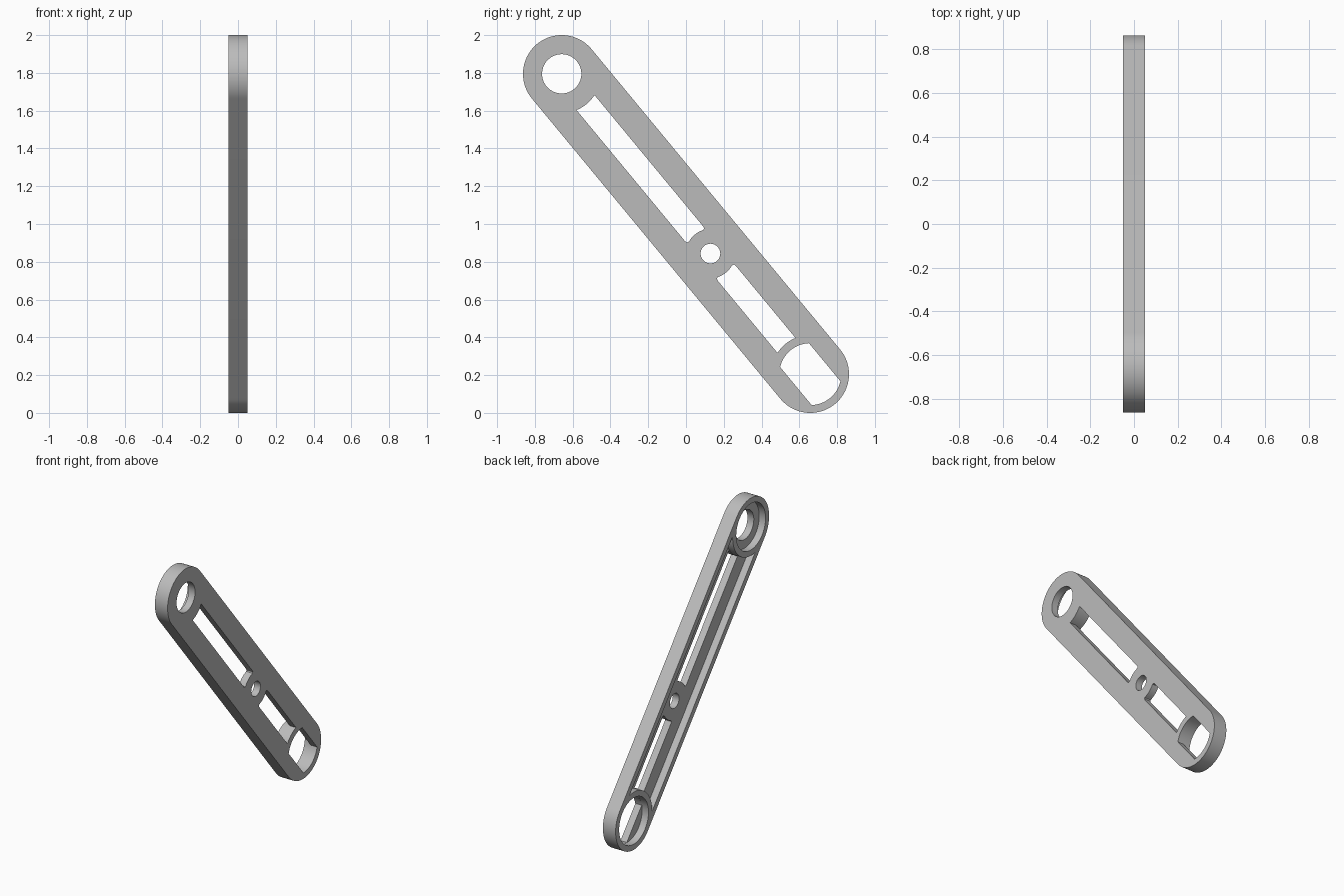
import bpy, bmesh
from math import cos, sin, pi, asin, sqrt, hypot
from mathutils import Vector

cube = bpy.data.objects.get("Cube")
if cube:
    bpy.data.objects.remove(cube)

# Main dimensions: the bar runs from the top pivot to the bottom pivot
TOP, BOTTOM = Vector((-0.658, 1.795)), Vector((0.658, 0.205))
LENGTH = (BOTTOM - TOP).length
ALONG = (BOTTOM - TOP) / LENGTH
ACROSS = Vector((-ALONG.y, ALONG.x))
HALF, R_OUT, R_BORE = 0.05, 0.205, 0.165
SLOT, MID = 0.062, 1.235

steel = bpy.data.materials.new("light grey")
steel.use_nodes = True
steel.diffuse_color = (0.5, 0.5, 0.5, 1)
steel.node_tree.nodes["Principled BSDF"].inputs["Base Color"].default_value = (0.5, 0.5, 0.5, 1)


def arc(s, r, start, end, n=32):
    """Points on an arc centred on the bar axis at distance s."""
    return [(s + r * cos(start + (end - start) * i / n),
             r * sin(start + (end - start) * i / n)) for i in range(n + 1)]


def circle(s, r, n=64):
    return arc(s, r, 0, 2 * pi, n)[:-1]


def build(name, parts):
    """Make one object of prisms, each a profile between two x positions."""
    bm = bmesh.new()
    for profile, x0, x1 in parts:
        verts = []
        for s, t in profile:
            p = TOP + ALONG * s + ACROSS * t
            verts.append(bm.verts.new((x0, p.x, p.y)))
        face = bm.faces.new(verts)
        out = bmesh.ops.extrude_face_region(bm, geom=[face])
        moved = [g for g in out["geom"] if isinstance(g, bmesh.types.BMVert)]
        bmesh.ops.translate(bm, verts=moved, vec=(x1 - x0, 0, 0))
    bmesh.ops.recalc_face_normals(bm, faces=bm.faces)
    mesh = bpy.data.meshes.new(name)
    bm.to_mesh(mesh)
    bm.free()
    obj = bpy.data.objects.new(name, mesh)
    bpy.context.collection.objects.link(obj)
    return obj


def between(r0, s0, r1, s1, half):
    """Strip bounded by two circles at its ends."""
    a, b = asin(half / r0), asin(half / r1)
    return arc(s0, r0, -a, a) + arc(s1, r1, pi - b, pi + b)


def slot(pivot, side):
    """Slot from a pivot ring to the middle hole, with rounded inner corners."""
    r = R_OUT + 0.002
    a, b = asin(SLOT / r), asin(0.04 / 0.13)
    ring = [(p[0], p[1]) for p in arc(0, r, -a, a, 16)]
    gap = abs(MID - pivot)
    corner = [(gap - 0.136, SLOT), (gap - 0.125, 0.059), (gap - 0.121, 0.051)]
    inner = arc(gap, 0.13, pi - b, pi + b, 12)
    mirrored = [(s, -t) for s, t in reversed(corner)]
    return [(pivot + side * s, t) for s, t in ring + corner + inner + mirrored]


# Bar with rounded ends
outline = arc(0, R_OUT, pi / 2, 3 * pi / 2, 48) + arc(LENGTH, R_OUT, -pi / 2, pi / 2, 48)
bar = build("link_bar", [(outline, -HALF, HALF)])

# Recesses in the back: two round bores and the channel between the rings
recesses = build("recess_cutter", [
    (circle(0, R_BORE), -0.1, 0),
    (circle(LENGTH, R_BORE), -0.1, 0),
    (between(R_OUT, 0, R_OUT, LENGTH, R_BORE), -0.1, 0)])

# Openings through the plate: pivot hole, middle hole, flat-sided hole, slots
flat = asin(0.099 / 0.164)
flat_hole = arc(LENGTH, 0.164, -flat, flat) + arc(LENGTH, 0.164, pi - flat, pi + flat)
openings = build("opening_cutter", [
    (profile, -0.12, 0.12) for profile in (
        circle(0, 0.104), circle(MID, 0.052), flat_hole,
        slot(0, 1), slot(LENGTH, -1))])

bpy.context.view_layer.objects.active = bar
for cutter in (recesses, openings):
    mod = bar.modifiers.new(cutter.name, "BOOLEAN")
    mod.operation, mod.solver, mod.object = "DIFFERENCE", "EXACT", cutter
    bpy.ops.object.modifier_apply(modifier=mod.name)
    bpy.data.objects.remove(cutter)

bar.data.materials.clear()
bar.data.materials.append(steel)
bpy.ops.object.select_all(action="DESELECT")
bar.select_set(True)
bpy.ops.object.shade_smooth_by_angle(angle=pi / 6)
